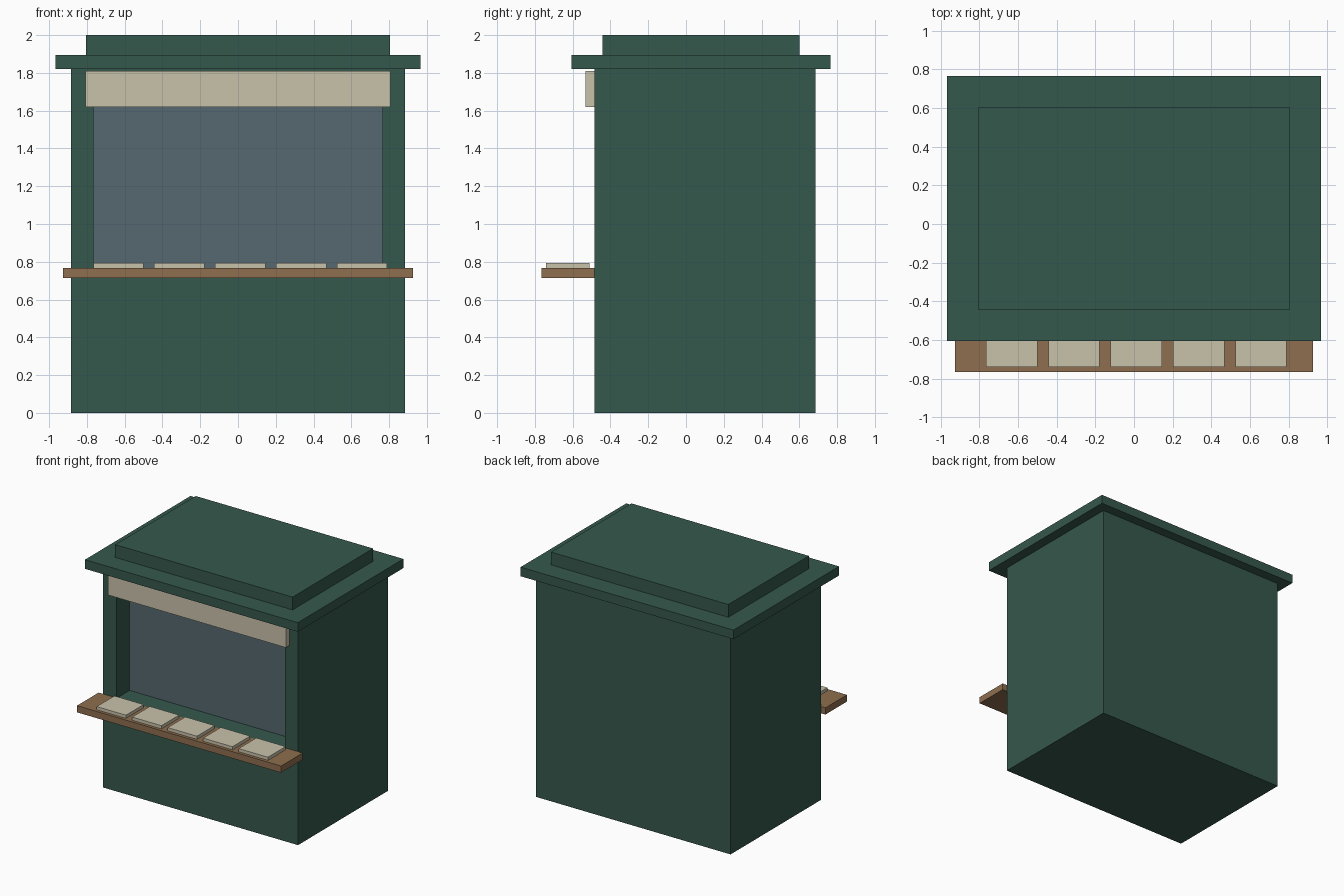
import bpy, bmesh

if "Cube" in bpy.data.objects:
    bpy.data.objects.remove(bpy.data.objects["Cube"])


def material(name, rgb):
    """Flat colour from 0-255 sRGB values."""
    m = bpy.data.materials.new(name)
    lin = [((c / 255 + 0.055) / 1.055) ** 2.4 for c in rgb]
    m.diffuse_color = (*lin, 1)
    m.use_nodes = True
    m.node_tree.nodes["Principled BSDF"].inputs["Base Color"].default_value = m.diffuse_color
    return m


green = material("dark green", (53, 88, 76))
slate = material("slate blue", (86, 104, 112))
cream = material("cream", (201, 194, 170))
wood = material("brown wood", (141, 110, 78))


def finish(name, bm, mats):
    bmesh.ops.recalc_face_normals(bm, faces=bm.faces[:])
    me = bpy.data.meshes.new(name)
    bm.to_mesh(me)
    bm.free()
    for m in mats:
        me.materials.append(m)
    ob = bpy.data.objects.new(name, me)
    bpy.context.collection.objects.link(ob)
    return ob


def box_bmesh(x, y, z):
    bm = bmesh.new()
    bmesh.ops.create_cube(bm, size=1)
    for v in bm.verts:
        v.co = [r[0] if c < 0 else r[1] for c, r in zip(v.co, (x, y, z))]
    return bm


def box(name, x, y, z, mat):
    return finish(name, box_bmesh(x, y, z), [mat])


# Booth body with a recessed serving window in the front wall
bm = box_bmesh((-0.885, 0.885), (-0.485, 0.685), (0, 1.82))
bm.normal_update()
front = min(bm.faces, key=lambda f: f.calc_center_median().y)
bmesh.ops.inset_individual(bm, faces=[front], thickness=0.12)
for v in front.verts:
    v.co.x = 0.765 if v.co.x > 0 else -0.765
    v.co.z = 1.66 if v.co.z > 0.9 else 0.765
pane = bmesh.ops.extrude_discrete_faces(bm, faces=[front])["faces"][0]
for v in pane.verts:
    v.co.y += 0.17
pane.material_index = 1
finish("booth_body", bm, [green, slate])

# Roof slab and raised cap
box("roof_slab", (-0.967, 0.967), (-0.605, 0.765), (1.82, 1.895), green)
box("roof_cap", (-0.806, 0.806), (-0.443, 0.602), (1.895, 2.0), green)

# Sign board above the window
box("sign_board", (-0.808, 0.808), (-0.533, -0.485), (1.62, 1.81), cream)

# Counter shelf with a row of flat trays
box("counter_shelf", (-0.927, 0.927), (-0.765, -0.485), (0.713, 0.768), wood)
for i in range(5):
    cx = -0.633 + 0.3225 * i
    box(f"counter_tray_{i + 1}", (cx - 0.133, cx + 0.133),
        (-0.74, -0.51), (0.768, 0.794), cream)
